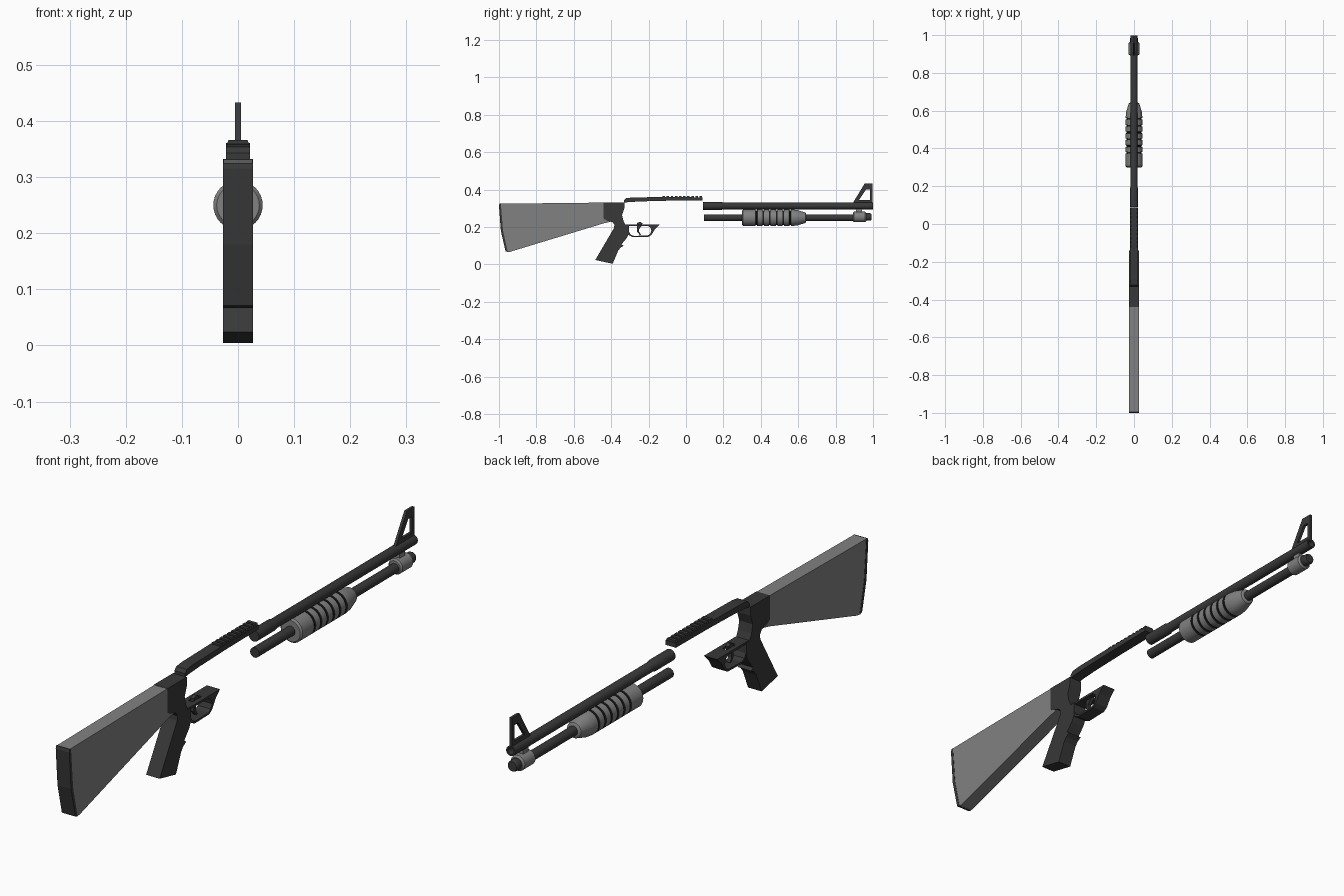
import bpy, bmesh, math
from mathutils import Matrix, Vector

if "Cube" in bpy.data.objects:
    bpy.data.objects.remove(bpy.data.objects["Cube"], do_unlink=True)


def material(name, value):
    m = bpy.data.materials.new(name)
    m.use_nodes = True
    colour = (value, value, value, 1)
    m.diffuse_color = colour
    m.node_tree.nodes["Principled BSDF"].inputs["Base Color"].default_value = colour
    return m


DARK = material("dark metal", 0.04)
GREY = material("grey furniture", 0.22)
BLACK = material("black groove", 0.012)

# Maps profile (u, v) to (y, z) and the extrusion direction to x
SIDE = Matrix(((0, 0, 1, 0), (1, 0, 0, 0), (0, 1, 0, 0), (0, 0, 0, 1)))


def finish(bm, name, *mats):
    bmesh.ops.recalc_face_normals(bm, faces=bm.faces)
    mesh = bpy.data.meshes.new(name)
    bm.to_mesh(mesh)
    bm.free()
    for m in mats:
        mesh.materials.append(m)
    obj = bpy.data.objects.new(name, mesh)
    bpy.context.collection.objects.link(obj)
    return obj


def plate(name, outlines, half, mat, bevel=0):
    """Side profile (first outline, then holes) extruded across x."""
    curve = bpy.data.curves.new(name, "CURVE")
    curve.dimensions, curve.fill_mode, curve.extrude = "2D", "BOTH", half
    for pts in outlines:
        s = curve.splines.new("POLY")
        s.points.add(len(pts) - 1)
        for p, (u, v) in zip(s.points, pts):
            p.co = (u, v, 0, 1)
        s.use_cyclic_u = True
    tmp = bpy.data.objects.new(name + " outline", curve)
    bpy.context.collection.objects.link(tmp)
    dg = bpy.context.evaluated_depsgraph_get()
    mesh = bpy.data.meshes.new_from_object(tmp.evaluated_get(dg))
    bpy.data.objects.remove(tmp, do_unlink=True)
    bm = bmesh.new()
    bm.from_mesh(mesh)
    bmesh.ops.remove_doubles(bm, verts=bm.verts, dist=1e-5)
    bmesh.ops.transform(bm, matrix=SIDE, verts=bm.verts)
    for f in bm.faces:
        f.smooth, f.material_index = False, 0
    obj = finish(bm, name, mat)
    if bevel:
        mod = obj.modifiers.new("soft edges", "BEVEL")
        mod.width, mod.segments = bevel, 2
        mod.limit_method, mod.angle_limit = "ANGLE", math.radians(50)
    return obj


def lathe(name, z, rings, *mats, sides=32):
    """Rings of (y, radius) turned about the y axis at height z."""
    bm = bmesh.new()
    loops = []
    for y, r in rings:
        loops.append([bm.verts.new((r * math.cos(a), y, z + r * math.sin(a)))
                      for a in (math.tau * i / sides for i in range(sides))])
    for a, b in zip(loops, loops[1:]):
        for i in range(sides):
            j = (i + 1) % sides
            bm.faces.new((a[i], a[j], b[j], b[i]))
    bm.faces.new(loops[0])
    bm.faces.new(loops[-1])
    obj = finish(bm, name, *mats)
    bpy.ops.object.select_all(action="DESELECT")
    obj.select_set(True)
    bpy.context.view_layer.objects.active = obj
    bpy.ops.object.shade_smooth_by_angle(angle=math.radians(35))
    return obj


def box(name, centre, size, mat, taper=1):
    bm = bmesh.new()
    bmesh.ops.create_cube(bm, size=1)
    for v in bm.verts:
        if v.co.z > 0:
            v.co.x *= taper
        v.co = Vector(centre) + Vector(a * b for a, b in zip(v.co, size))
    return finish(bm, name, mat)


# Shoulder stock and butt pad
plate("stock", [[(-0.992, .325), (-.44, .331), (-.44, .245), (-.425, .235),
                 (-.405, .228), (-.44, .22), (-.94, .068), (-.955, .068),
                 (-.98, .18)]], .026, GREY)
plate("butt_pad", [[(-1, .315), (-.997, .325), (-.99, .325), (-.978, .18),
                    (-.953, .067), (-.965, .071), (-.99, .18)]], .027, DARK)

# Pistol grip with finger hook
plate("grip", [[(-.44, .332), (-.33, .332), (-.33, .3), (-.342, .265),
                (-.335, .235), (-.325, .213), (-.305, .213), (-.305, .165),
                (-.318, .14), (-.345, .108), (-.333, .1), (-.35, .09),
                (-.362, .075), (-.392, .004), (-.485, .024), (-.385, .195),
                (-.383, .212), (-.392, .226), (-.405, .229), (-.425, .235),
                (-.44, .245)]], .027, DARK)

# Trigger guard with an open loop, and a slot cut through its roof
guard = plate("trigger_guard", [
    [(-.32, .215), (-.14, .215), (-.165, .19), (-.185, .158), (-.2, .148),
     (-.285, .146), (-.32, .165)],
    [(-.304, .207), (-.205, .207), (-.19, .197), (-.185, .18), (-.192, .163),
     (-.205, .155), (-.28, .153), (-.296, .16), (-.304, .175)]], .026, DARK)
slot = box("slot_cutter", (0, -.245, .214), (.018, .05, .03), DARK)
slot.hide_render = True
slot.hide_set(True)
cut = guard.modifiers.new("slot", "BOOLEAN")
cut.operation, cut.object = "DIFFERENCE", slot
bpy.context.view_layer.update()
cut_mesh = bpy.data.meshes.new_from_object(
    guard.evaluated_get(bpy.context.evaluated_depsgraph_get()))
guard.modifiers.clear()
guard.data = cut_mesh
bpy.data.objects.remove(slot, do_unlink=True)
plate("trigger", [[(-.262, .222), (-.245, .228), (-.233, .22), (-.238, .205),
                   (-.25, .19), (-.25, .175), (-.24, .16), (-.247, .158),
                   (-.262, .175), (-.262, .195)]], .007, DARK)

# Sight rail with cross teeth on its front half
plate("rail", [[(-.332, .33), (-.332, .343), (-.322, .354), (-.29, .358),
                (-.13, .361), (.088, .359), (.088, .343), (-.1, .341),
                (-.25, .337), (-.31, .333)]], .021, DARK)
for i in range(10):
    box(f"rail_tooth_{i + 1}", (0, -.119 + i * .022, .361), (.042, .013, .011),
        DARK, .8)

# Barrel and magazine tube
lathe("barrel", .313, [(.09, .021), (.19, .021), (.2, .018), (.999, .018),
                       (.999, .012), (.97, .012)], DARK)
lathe("magazine_tube", .25, [(.095, .018), (.95, .017)], DARK)
lathe("tube_cap", .254, [(.95, .015), (.96, .02), (.985, .02), (.991, .017)], DARK)
lathe("tube_clamp", .254, [(.893, .022), (.898, .028), (.958, .028),
                           (.964, .022)], GREY)
box("clamp_post", (0, .925, .287), (.016, .03, .03), GREY)

# Ribbed pump handle: each groove floor and wall is dark
rings = [(.3, .038), (.306, .044)]
for i in range(6):
    y = .372 + i * .036
    rings += [(y, .044), (y + .001, .039), (y + .008, .039), (y + .009, .044)]
rings += [(.57, .044), (.595, .041), (.638, .028), (.642, .022)]
pump = lathe("pump_handle", .25, rings, GREY, BLACK)
for f in pump.data.polygons:
    radii = [math.hypot(pump.data.vertices[v].co.x, pump.data.vertices[v].co.z - .25)
             for v in f.vertices]
    if .36 < f.center.y < .565 and min(radii) < .04:
        f.material_index = 1

# Front sight: open triangular frame on the muzzle
plate("front_sight", [[(.89, .325), (.955, .433), (.998, .433), (.998, .325)],
                      [(.925, .345), (.963, .402), (.985, .402), (.985, .345)]],
      .005, DARK)
